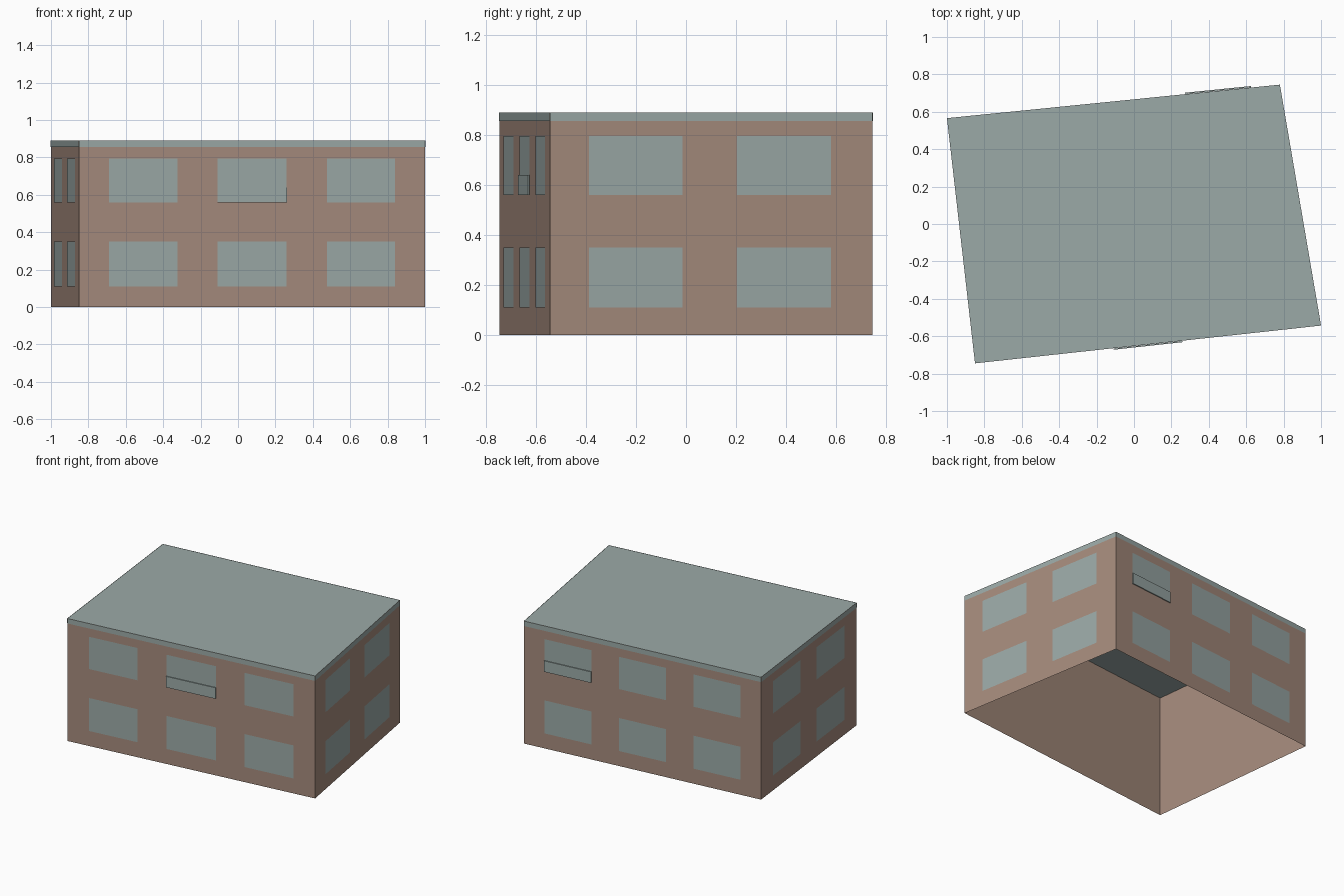
import bpy
from mathutils import Vector

if "Cube" in bpy.data.objects:
    bpy.data.objects.remove(bpy.data.objects["Cube"])

HEIGHT = 0.89
BAND_BOTTOM = 0.855
STOREYS = [(0.11, 0.35), (0.56, 0.795)]
# Footprint corners, counter-clockwise from the back of the -x wall
CORNERS = [Vector(c) for c in ((-1, 0.566), (-0.85, -0.745), (1, -0.543), (0.78, 0.745))]
WALLS = [(CORNERS[i], CORNERS[(i + 1) % 4]) for i in range(4)]
LONG_BAYS = [(0.087, 0.284), (0.4, 0.6), (0.716, 0.913)]
SHORT_BAYS = [(0.12, 0.41), (0.58, 0.872)]


def make_material(name, colour):
    mat = bpy.data.materials.new(name)
    mat.use_nodes = True
    mat.diffuse_color = colour
    mat.node_tree.nodes["Principled BSDF"].inputs["Base Color"].default_value = colour
    return mat


def make_object(name, faces, mat):
    """Build one mesh from a list of separate polygons."""
    verts, polys = [], []
    for face in faces:
        polys.append(range(len(verts), len(verts) + len(face)))
        verts.extend(face)
    mesh = bpy.data.meshes.new(name)
    mesh.from_pydata(verts, [], [tuple(p) for p in polys])
    mesh.materials.append(mat)
    obj = bpy.data.objects.new(name, mesh)
    bpy.context.collection.objects.link(obj)
    return obj


def wall_panel(wall, span, heights, outset=0.0):
    """Upright outward-facing rectangle on a wall, span given as fractions of its length."""
    start, end = wall
    along = end - start
    out = Vector((along.y, -along.x)).normalized() * outset
    p, q = (start + along * t + out for t in span)
    low, high = heights
    return [(p.x, p.y, low), (q.x, q.y, low), (q.x, q.y, high), (p.x, p.y, high)]


brick = make_material("brown brick", (0.38, 0.26, 0.205, 1))
grey = make_material("pale grey green", (0.33, 0.40, 0.387, 1))

# Open-bottomed shell: thin walls and flat roof
make_object("walls", [wall_panel(w, (0, 1), (0, HEIGHT)) for w in WALLS], brick)
make_object("roof", [[(c.x, c.y, HEIGHT) for c in CORNERS]], grey)

# Trim band around the top of the walls
make_object("roof_band",
            [wall_panel(w, (0, 1), (BAND_BOTTOM, HEIGHT), 0.002) for w in WALLS], grey)

# Two storeys of windows on every side
for side, wall in zip(("right", "front", "left", "back"), WALLS):
    bays = LONG_BAYS if side in ("front", "back") else SHORT_BAYS
    make_object(side + "_windows",
                [wall_panel(wall, bay, storey, 0.002) for bay in bays for storey in STOREYS], grey)

# Shallow raised panels in the foot of one upper window, front and back
for side, wall, bay in (("front", WALLS[1], LONG_BAYS[1]), ("back", WALLS[3], LONG_BAYS[0])):
    panel = make_object(side + "_window_panel", [wall_panel(wall, bay, (0.56, 0.64), 0.008)], grey)
    solid = panel.modifiers.new("thickness", "SOLIDIFY")
    solid.thickness = 0.007
    solid.offset = -1
